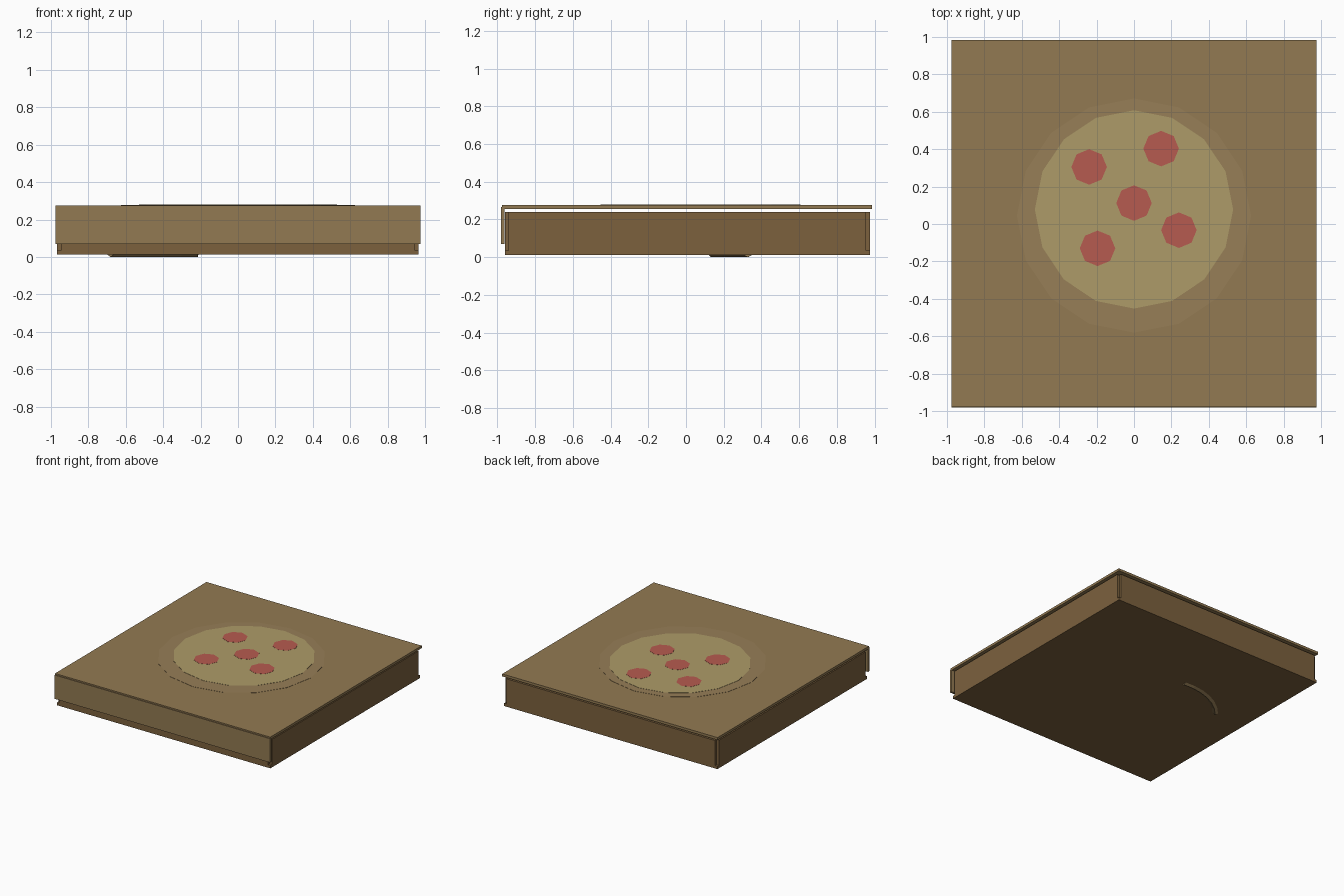
import bpy, bmesh, math
from mathutils import Vector

if "Cube" in bpy.data.objects:
    bpy.data.objects.remove(bpy.data.objects["Cube"])


def material(name, rgb):
    m = bpy.data.materials.new(name)
    m.diffuse_color = (*rgb, 1)
    m.use_nodes = True
    m.node_tree.nodes["Principled BSDF"].inputs["Base Color"].default_value = m.diffuse_color
    return m


KRAFT = material("lid_card", (0.29, 0.195, 0.085))
TRAY = material("tray_card", (0.20, 0.12, 0.048))
CRUST = material("crust", (0.31, 0.21, 0.095))
CHEESE = material("cheese", (0.42, 0.33, 0.14))
RED = material("pepperoni", (0.47, 0.105, 0.08))


def finish(name, bm, mat):
    bmesh.ops.recalc_face_normals(bm, faces=bm.faces)
    me = bpy.data.meshes.new(name)
    bm.to_mesh(me)
    bm.free()
    me.materials.append(mat)
    ob = bpy.data.objects.new(name, me)
    bpy.context.collection.objects.link(ob)
    return ob


def box(name, xs, ys, zs, mat):
    bm = bmesh.new()
    bmesh.ops.create_cube(bm, size=1)
    for v in bm.verts:
        v.co = Vector([(r[0] + r[1]) / 2 + c * (r[1] - r[0])
                       for c, r in zip(v.co, (xs, ys, zs))])
    return finish(name, bm, mat)


def prism(name, points, z0, z1, mat):
    bm = bmesh.new()
    face = bm.faces.new([bm.verts.new((x, y, z0)) for x, y in points])
    top = bmesh.ops.extrude_face_region(bm, geom=[face])["geom"]
    bmesh.ops.translate(bm, vec=(0, 0, z1 - z0),
                        verts=[g for g in top if isinstance(g, bmesh.types.BMVert)])
    return finish(name, bm, mat)


def disc(name, cx, cy, r, n, z0, z1, mat):
    pts = [(cx + r * math.sin(2 * math.pi * i / n),
            cy + r * math.cos(2 * math.pi * i / n)) for i in range(n)]
    return prism(name, pts, z0, z1, mat)


# Tray: floor and four walls that stop short of the corners
T = 0.02
X0, X1, Y0, Y1 = -0.967, 0.965, -0.96, 0.975
box("tray_floor", (X0, X1), (Y0, Y1), (0.012, 0.035), TRAY)
for name, ys in (("front_wall", (Y0, Y0 + T)), ("back_wall", (Y1 - T, Y1))):
    box(name, (X0 + T, X1 - T), ys, (0.035, 0.24), TRAY)
for name, xs in (("left_wall", (X0, X0 + T)), ("right_wall", (X1 - T, X1))):
    box(name, xs, (Y0 + T, Y1 - T), (0.035, 0.24), TRAY)

# Lid floating just above the tray, with its front flap
box("lid", (-0.975, 0.975), (-0.975, 0.985), (0.256, 0.276), KRAFT)
box("front_flap", (-0.975, 0.975), (-0.98, -0.962), (0.07, 0.265), KRAFT)

# Printed pizza on the lid
disc("printed_crust", 0, 0.045, 0.626, 16, 0.274, 0.2775, CRUST)
disc("printed_cheese", 0, 0.078, 0.53, 16, 0.275, 0.279, CHEESE)
for i, (x, y) in enumerate([(-0.24, 0.305), (0.145, 0.403), (0, 0.112),
                            (0.24, -0.033), (-0.195, -0.13)]):
    disc(f"printed_pepperoni_{i + 1}", x, y, 0.095, 8, 0.276, 0.28, RED)

# Slice of pizza inside the box; its crust just shows under the floor
TIP, R, SEG, TUBE = Vector((-0.27, -0.20, 0)), 0.53, 6, 0.04
A0, A1 = math.radians(84), math.radians(141)
angles = [A0 + (A1 - A0) * i / SEG for i in range(SEG + 1)]
arc = [(TIP.x + R * math.cos(a), TIP.y + R * math.sin(a)) for a in angles]
prism("slice_cheese", [(TIP.x, TIP.y)] + arc, 0.037, 0.06, CHEESE)

bm = bmesh.new()
rings = []
for a in angles:
    ring = []
    for k in range(6):
        t = math.pi / 2 + k * math.pi / 3
        r = R + TUBE * math.cos(t)
        ring.append(bm.verts.new((TIP.x + r * math.cos(a), TIP.y + r * math.sin(a),
                                  TUBE + TUBE * math.sin(t))))
    rings.append(ring)
for p, q in zip(rings, rings[1:]):
    for k in range(6):
        bm.faces.new((p[k], p[(k + 1) % 6], q[(k + 1) % 6], q[k]))
bm.faces.new(rings[0])
bm.faces.new(rings[-1])
finish("slice_crust", bm, CRUST)
